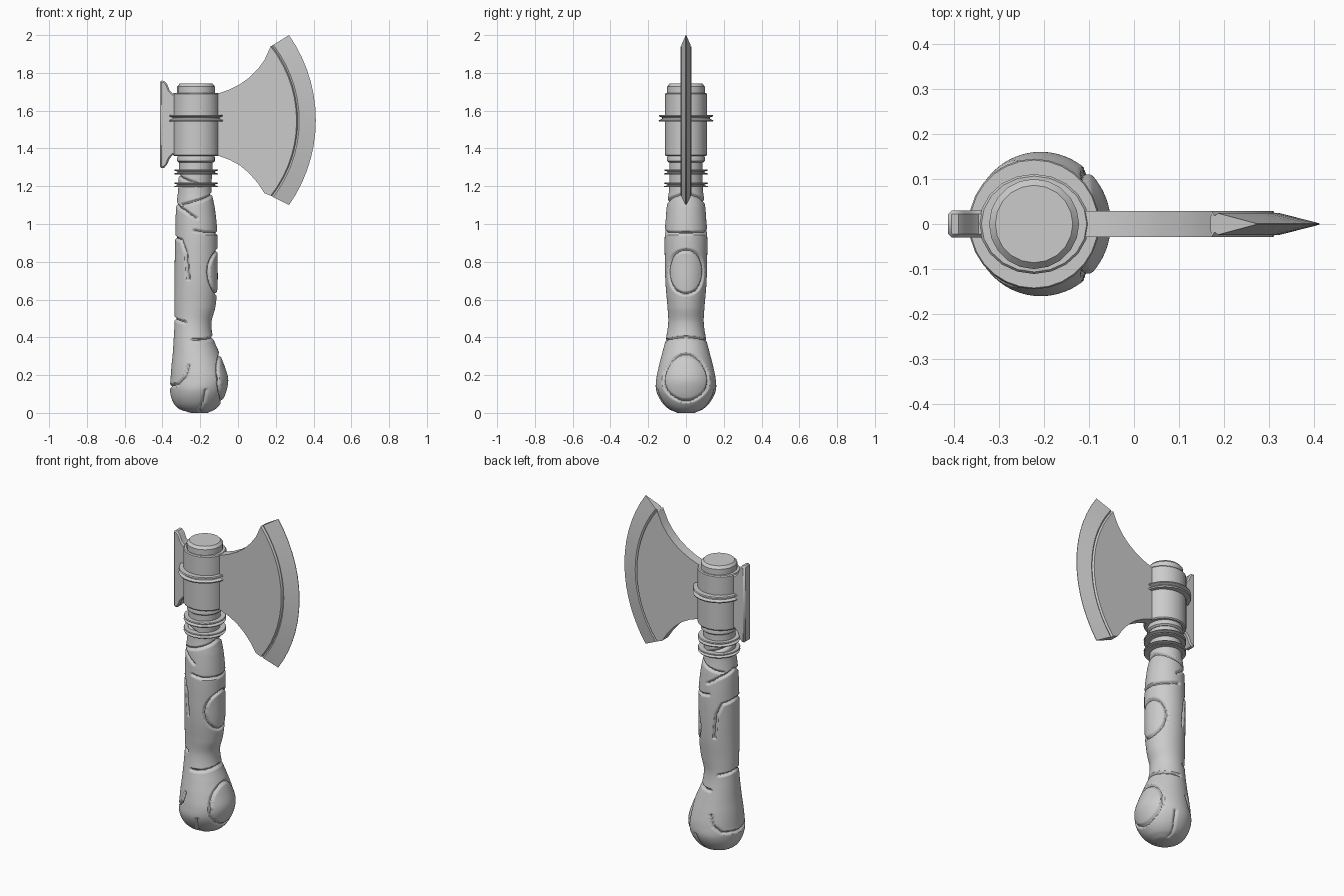
import bpy, bmesh, math
from math import sin, cos, pi

if "Cube" in bpy.data.objects:
    bpy.data.objects.remove(bpy.data.objects["Cube"])

CX = -0.222  # axis of the shaft and socket


def loft(name, rings, angle=35):
    """Skin a list of equal-length closed rings and cap both ends."""
    bm = bmesh.new()
    vs = [[bm.verts.new(p) for p in r] for r in rings]
    n = len(rings[0])
    for a, b in zip(vs, vs[1:]):
        for i in range(n):
            j = (i + 1) % n
            bm.faces.new((a[i], a[j], b[j], b[i]))
    bm.faces.new(vs[0])
    bm.faces.new(vs[-1])
    bmesh.ops.recalc_face_normals(bm, faces=bm.faces)
    me = bpy.data.meshes.new(name)
    bm.to_mesh(me)
    bm.free()
    ob = bpy.data.objects.new(name, me)
    bpy.context.collection.objects.link(ob)
    bpy.ops.object.select_all(action='DESELECT')
    ob.select_set(True)
    bpy.context.view_layer.objects.active = ob
    bpy.ops.object.shade_smooth_by_angle(angle=math.radians(angle))
    return ob


def lathe(name, profile, n=24, sy=1.0):
    return loft(name, [[(CX + r * cos(2 * pi * i / n), sy * r * sin(2 * pi * i / n), z)
                        for i in range(n)] for r, z in profile])


def plate(name, outline, t):
    return loft(name, [[(x, y, z) for x, z in outline] for y in (-t, t)])


# Handle silhouette: z, left x, right x, half depth
PROFILE = [(0, -.25, -.16, .045), (.02, -.31, -.12, .09), (.06, -.345, -.085, .13),
           (.12, -.36, -.06, .158), (.18, -.357, -.052, .157), (.25, -.352, -.072, .143),
           (.32, -.345, -.10, .125), (.4, -.34, -.132, .105), (.48, -.336, -.14, .094),
           (.56, -.337, -.12, .098), (.68, -.336, -.108, .108), (.8, -.335, -.108, .112),
           (.95, -.332, -.109, .112), (1.08, -.328, -.122, .103), (1.18, -.317, -.14, .09),
           (1.3, -.313, -.135, .088), (1.37, -.313, -.135, .088)]


def section(z):
    k = max(i for i in range(len(PROFILE) - 1) if PROFILE[i][0] <= z + 1e-9)
    p = [PROFILE[min(max(k + d, 0), len(PROFILE) - 1)] for d in (-1, 0, 1, 2)]
    h = p[2][0] - p[1][0]
    t = (z - p[1][0]) / h
    out = []
    for c in (1, 2, 3):
        m1 = (p[2][c] - p[0][c]) / (p[2][0] - p[0][0]) * h
        m2 = (p[3][c] - p[1][c]) / (p[3][0] - p[1][0]) * h
        out.append((2*t**3 - 3*t*t + 1) * p[1][c] + (t**3 - 2*t*t + t) * m1
                   + (3*t*t - 2*t**3) * p[2][c] + (t**3 - t*t) * m2)
    l, r, d = out
    return (l + r) / 2, (r - l) / 2, d


# Carved grooves as front-view (x, z) strokes, the same on the back
STROKES = [[(-.34, 1.26), (-.28, 1.235), (-.22, 1.215)],
           [(-.34, 1.11), (-.28, 1.07), (-.22, 1.03)],
           [(-.30, 1.10), (-.22, 1.12), (-.14, 1.155), (-.10, 1.16)],
           [(-.23, .965), (-.17, .953), (-.09, .952)],
           [(-.35, .93), (-.30, .915), (-.275, .85), (-.262, .71)],
           [(-.35, .50), (-.32, .49), (-.28, .48)],
           [(-.24, .385), (-.18, .386), (-.12, .40)],
           [(-.37, .14), (-.32, .15), (-.28, .19), (-.262, .25)],
           [(-.20, .01), (-.18, .07), (-.17, .12)]]


def to_polar(x, z):
    c, rx, d = section(max(z, .0))
    return math.acos(max(-1, min(1, (x - c) / rx))), z


lines = [[to_polar(*p) for p in s] for s in STROKES]
# Oval carvings on the right side of grip and pommel
for zc, ra, rz in ((.745, .98, .115), (.185, .86, .122)):
    lines.append([(ra * sin(pi * i / 16), zc + rz * cos(pi * i / 16)) for i in range(17)])
segs = [(a, b) for l in lines for a, b in zip(l, l[1:])]


def groove(a, z, scale):
    w, best = .012, 1
    for (a0, z0), (a1, z1) in segs:
        if z < min(z0, z1) - w or z > max(z0, z1) + w:
            continue
        du, dz = (a1 - a0) * scale, z1 - z0
        pu, pz = (a - a0) * scale, z - z0
        t = max(0, min(1, (pu * du + pz * dz) / (du * du + dz * dz + 1e-12)))
        best = min(best, math.hypot(pu - t * du, pz - t * dz) / w)
    return .013 * (1 - best)


rings, N, ROWS = [], 120, 300
for k in range(ROWS + 1):
    z = 1.37 * k / ROWS
    c, rx, ry = section(z)
    ring = []
    for i in range(N):
        a = 2 * pi * i / N
        g = groove(min(a, 2 * pi - a), z, (rx + ry) / 2)
        ring.append((c + (rx - g) * cos(a), (ry - g) * sin(a), z))
    rings.append(ring)
loft("handle", rings, 40)

# Socket with collar, and the shaft end above it
lathe("socket", [(.095, 1.36), (.117, 1.36), (.122, 1.366), (.122, 1.688), (.117, 1.694),
                 (.09, 1.694)], 20, .91)
lathe("socket_collar", [(.09, 1.325), (.1, 1.333), (.1, 1.352), (.094, 1.365)])
lathe("shaft_cap", [(.1, 1.68), (.1, 1.728), (.086, 1.743)], 20)

# Grooved binding rings
for name, z, r, h in (("head_ring", 1.56, .145, .018), ("upper_neck_ring", 1.275, .117, .014),
                      ("lower_neck_ring", 1.207, .117, .012)):
    lathe(name, [(r - .035, z - h), (r - .003, z - h), (r, z - h * .6), (r - .018, z - h * .2),
                 (r - .018, z + h * .2), (r, z + h * .6), (r - .003, z + h), (r - .035, z + h)], 28)


def arc(tip_x, mid_x, zc, half, n=14):
    s = mid_x - tip_x
    R = (half * half + s * s) / (2 * s)
    m = math.asin(half / R)
    return [(mid_x - R + R * cos(m * (1 - 2 * i / n)), zc + R * sin(m * (1 - 2 * i / n)))
            for i in range(n + 1)]


# Blade body
inner = arc(.173, .31, 1.545, .395)
outer = arc(.27, .412, 1.55, .45)
top = [(-.13, 1.69), (-.10, 1.692), (-.045, 1.712), (.01, 1.74), (.06, 1.775), (.105, 1.82),
       (.14, 1.868)]
bottom = [(x, 3.052 - z) for x, z in reversed(top)]
bottom = [(x, z - .025 * max(0, x) / .17) for x, z in bottom]
plate("blade_body", top + inner + bottom, .029)

# Sharpened edge with a step behind it
rings = []
for (xi, zi), (xo, zo) in zip(inner, outer):
    half = [(-.03, .015), (.0, .028), (.06, .018), (.14, .024), (1, .0015)]
    sec = half + [(f, -t) for f, t in reversed(half)]
    rings.append([(xi + (xo - xi) * f, t, zi + (zo - zi) * f) for f, t in sec])
loft("blade_edge", rings, 20)

# Flared poll at the back of the head
side = [(-.32, 1.69), (-.345, 1.69), (-.362, 1.708), (-.376, 1.742), (-.39, 1.757), (-.413, 1.76)]
poll = plate("poll", side + [(x, 3.055 - z) for x, z in reversed(side)], .03)
bev = poll.modifiers.new("bevel", 'BEVEL')
bev.width, bev.segments, bev.limit_method = .008, 1, 'ANGLE'
bev.angle_limit = math.radians(50)
